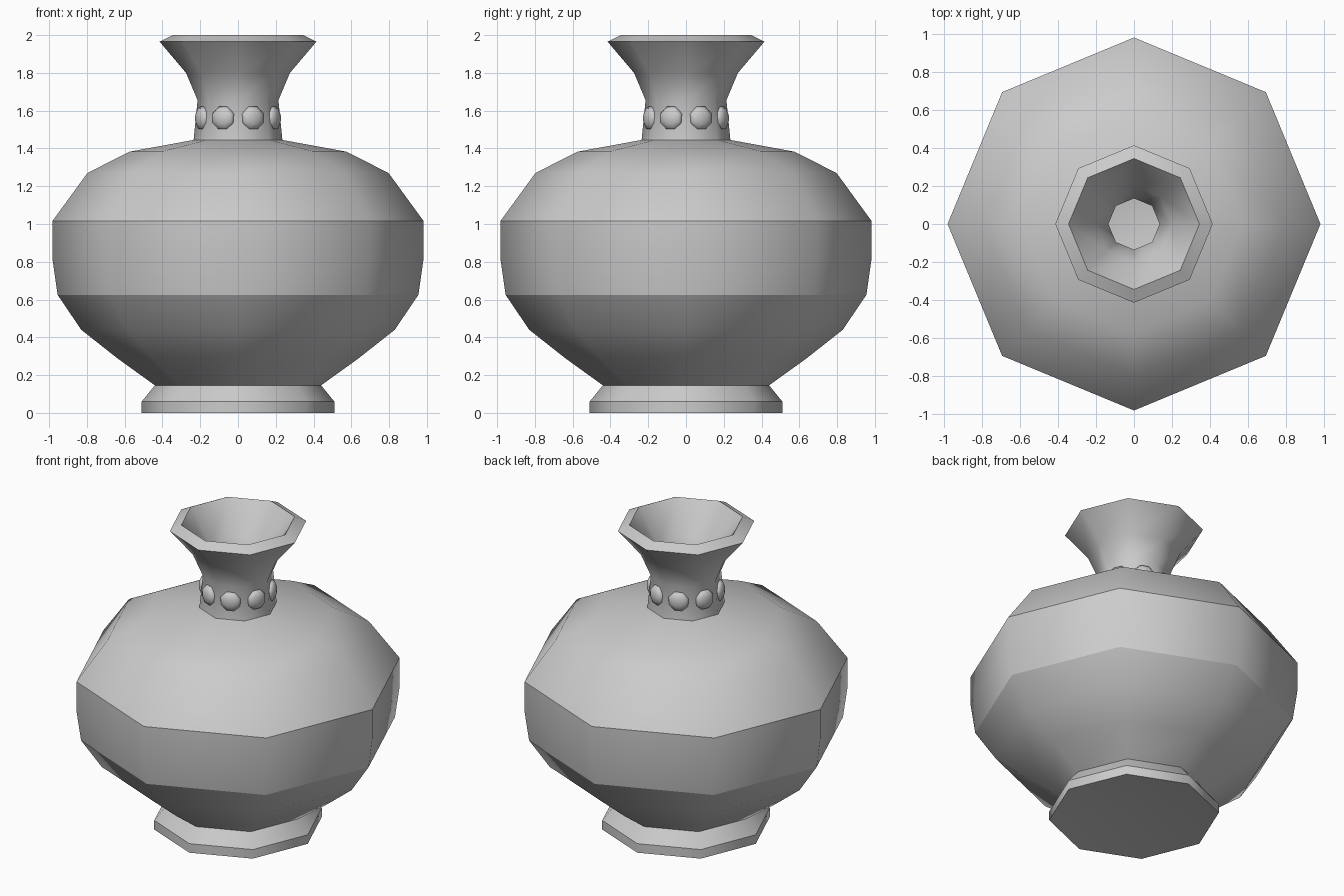
import bpy, bmesh, math
from mathutils import Matrix

if "Cube" in bpy.data.objects:
    bpy.data.objects.remove(bpy.data.objects["Cube"])

SIDES = 8


def lathe(name, profile, sharp):
    """Spin a closed (radius, z) profile; first and last points sit on the axis."""
    bm = bmesh.new()
    rings = []
    for r, z in profile:
        if r == 0:
            rings.append([bm.verts.new((0, 0, z))] * SIDES)
        else:
            rings.append([bm.verts.new((r * math.cos(i * math.tau / SIDES),
                                        r * math.sin(i * math.tau / SIDES), z))
                          for i in range(SIDES)])
    for a, b in zip(rings, rings[1:]):
        for i in range(SIDES):
            j = (i + 1) % SIDES
            bm.faces.new(list(dict.fromkeys((a[i], a[j], b[j], b[i])))).smooth = True
    for k in sharp:
        for i in range(SIDES):
            bm.edges.get((rings[k][i], rings[k][(i + 1) % SIDES])).smooth = False
    bmesh.ops.recalc_face_normals(bm, faces=bm.faces)
    return finish(name, bm)


def finish(name, bm):
    mesh = bpy.data.meshes.new(name)
    bm.to_mesh(mesh)
    bm.free()
    obj = bpy.data.objects.new(name, mesh)
    bpy.context.collection.objects.link(obj)
    return obj


# Vase: foot, belly, shoulder, neck, flared lip, then the inside wall
outer = [(0, 0.05), (0.51, 0), (0.51, 0.06), (0.44, 0.146), (0.64, 0.29),
         (0.83, 0.44), (0.955, 0.625), (0.983, 0.82), (0.983, 1.015),
         (0.797, 1.27), (0.574, 1.383), (0.235, 1.445), (0.214, 1.655),
         (0.275, 1.80), (0.415, 1.965), (0.345, 2.0)]
inner = [(0.20, 1.80), (0.135, 1.655), (0.155, 1.46), (0.52, 1.31),
         (0.72, 1.22), (0.90, 1.0), (0.90, 0.82), (0.88, 0.65),
         (0.77, 0.49), (0.58, 0.35), (0.36, 0.22), (0, 0.20)]
lathe("vase", outer + inner, sharp=(1, 2, 3, 6, 8, 11, 14, 15))

# Ring of flattened beads, one on each neck face
for i in range(SIDES):
    angle = (i + 0.5) * math.tau / SIDES
    bm = bmesh.new()
    bmesh.ops.create_uvsphere(bm, u_segments=8, v_segments=6, radius=1)
    place = (Matrix.Rotation(angle, 4, 'Z') @ Matrix.Translation((0.205, 0, 1.56))
             @ Matrix.Rotation(math.pi / 2, 4, 'Y')
             @ Matrix.Rotation(math.pi / 8, 4, 'Z')
             @ Matrix.Diagonal((0.066, 0.066, 0.032, 1)))
    bm.transform(place)
    for f in bm.faces:
        f.smooth = True
    finish(f"neck_bead_{i + 1}", bm)
